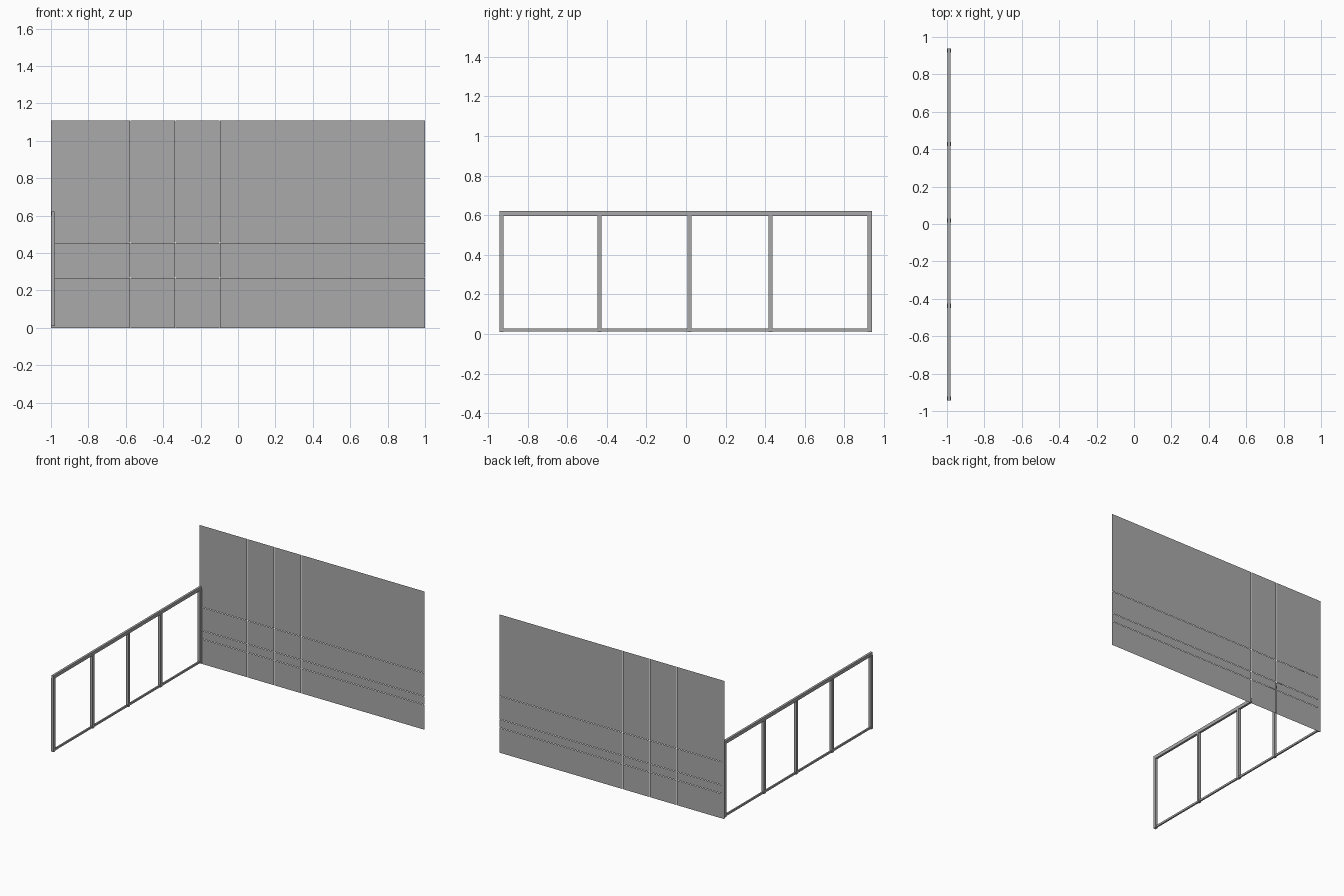
import bpy, bmesh

if "Cube" in bpy.data.objects:
    bpy.data.objects.remove(bpy.data.objects["Cube"])

grey = bpy.data.materials.new("plain grey")
grey.diffuse_color = (0.4, 0.4, 0.4, 1)
grey.use_nodes = True
grey.node_tree.nodes["Principled BSDF"].inputs["Base Color"].default_value = grey.diffuse_color


def finish(name, bm):
    mesh = bpy.data.meshes.new(name)
    bm.to_mesh(mesh)
    bm.free()
    mesh.materials.append(grey)
    obj = bpy.data.objects.new(name, mesh)
    bpy.context.collection.objects.link(obj)
    return obj


def box(name, lo, hi):
    bm = bmesh.new()
    bmesh.ops.create_cube(bm, size=1)
    for v in bm.verts:
        v.co = [lo[i] if v.co[i] < 0 else hi[i] for i in range(3)]
    return finish(name, bm)


# Back wall: thin sheet divided into panels by hairline seams
WALL_Y, SEAM = 0.94, 0.0012
xs = [-1.0, -0.576, -0.335, -0.097, 1.0]
zs = [0.0, 0.20, 0.268, 0.455, 1.11]


def spans(cuts):
    last = len(cuts) - 2
    return [(cuts[i] + (SEAM if i else 0), cuts[i + 1] - (SEAM if i < last else 0))
            for i in range(last + 1)]


bm = bmesh.new()
for x0, x1 in spans(xs):
    for z0, z1 in spans(zs):
        bm.faces.new([bm.verts.new((x, WALL_Y, z))
                      for x, z in ((x0, z0), (x1, z0), (x1, z1), (x0, z1))])
finish("back_wall_panels", bm)

# Side frame: five posts
for i, y in enumerate((-0.932, -0.437, 0.018, 0.427, 0.928)):
    box(f"frame_post_{i + 1}", (-1.0, y - 0.011, 0.01), (-0.978, y + 0.011, 0.6))

# Side frame: top and bottom rails
box("frame_top_rail", (-0.998, -0.943, 0.595), (-0.98, 0.939, 0.622))
box("frame_bottom_rail", (-0.995, -0.943, 0.012), (-0.983, 0.939, 0.027))
